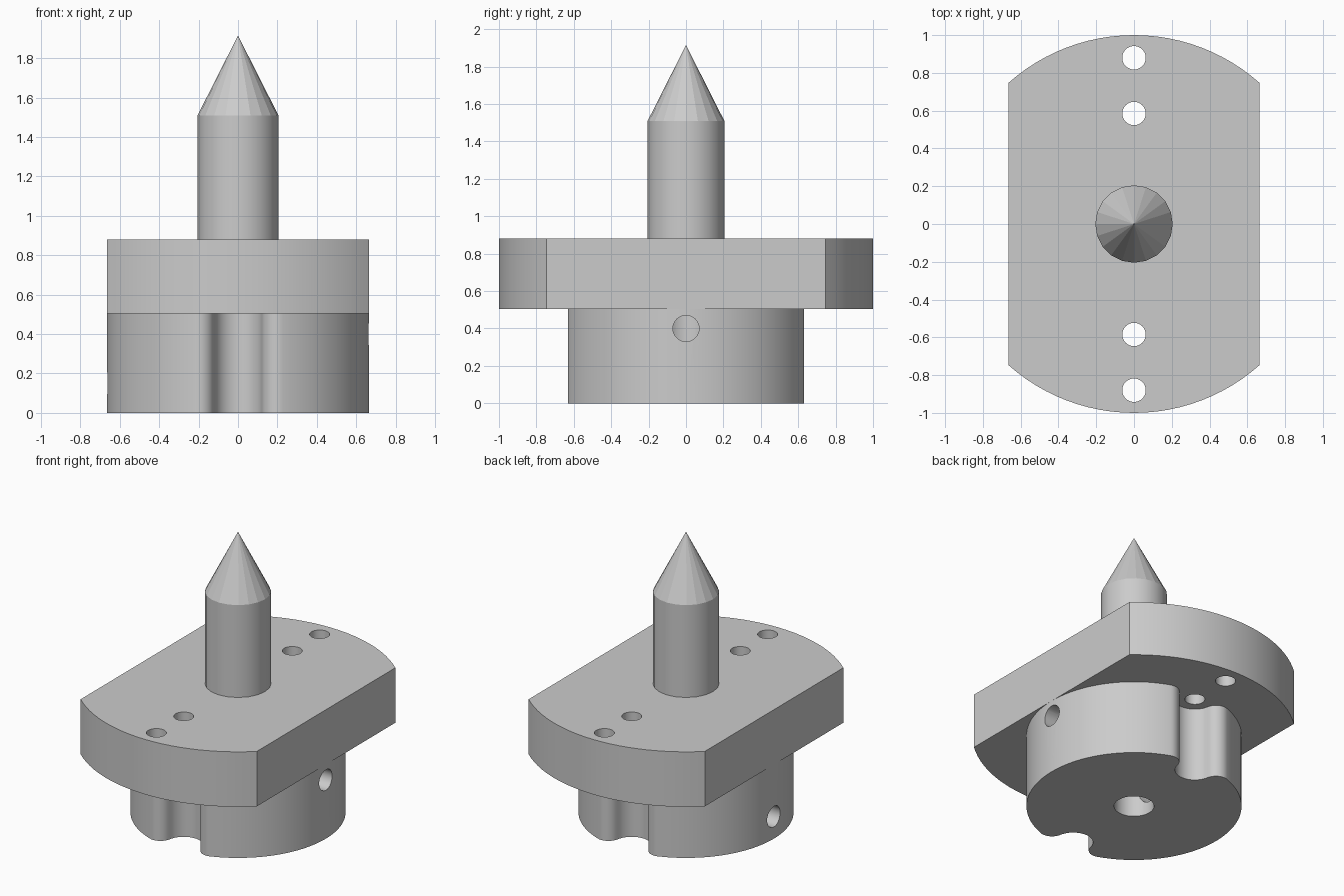
import bpy, bmesh
from math import sin, cos, asin, pi, radians

cube = bpy.data.objects.get("Cube")
if cube:
    bpy.data.objects.remove(cube, do_unlink=True)

steel = bpy.data.materials.new("plain_grey")
steel.use_nodes = True
grey = (0.6, 0.6, 0.6, 1)
steel.diffuse_color = grey
steel.node_tree.nodes["Principled BSDF"].inputs["Base Color"].default_value = grey


def arc(cx, cy, r, a, b, n):
    """Points on an arc from angle a to b, in degrees."""
    steps = [radians(a + (b - a) * i / n) for i in range(n + 1)]
    return [(cx + r * cos(t), cy + r * sin(t)) for t in steps]


def turned(points):
    """Half an outline followed by the same half turned half way round."""
    return points + [(-x, -y) for x, y in points]


def prism(name, outline, z0, z1):
    """Solid made by raising a flat outline."""
    bm = bmesh.new()
    face = bm.faces.new([bm.verts.new((x, y, z0)) for x, y in outline])
    top = bmesh.ops.extrude_face_region(bm, geom=[face])["geom"]
    bmesh.ops.translate(bm, vec=(0, 0, z1 - z0),
                        verts=[v for v in top if isinstance(v, bmesh.types.BMVert)])
    bmesh.ops.recalc_face_normals(bm, faces=bm.faces)
    mesh = bpy.data.meshes.new(name)
    bm.to_mesh(mesh)
    bm.free()
    obj = bpy.data.objects.new(name, mesh)
    bpy.context.collection.objects.link(obj)
    mesh.materials.append(steel)
    return obj


def activate(obj):
    bpy.ops.object.select_all(action='DESELECT')
    obj.select_set(True)
    bpy.context.view_layer.objects.active = obj


def drill(obj, location, radius, length, tilt=0):
    """Cut a round hole, upright or tilted about y."""
    bpy.ops.mesh.primitive_cylinder_add(vertices=32, radius=radius, depth=length,
                                        location=location, rotation=(0, tilt, 0))
    cutter = bpy.context.object
    cutter.hide_render = True
    cutter.data.materials.append(steel)
    mod = obj.modifiers.new("hole", 'BOOLEAN')
    mod.operation, mod.solver, mod.object = 'DIFFERENCE', 'EXACT', cutter
    activate(obj)
    bpy.ops.object.modifier_apply(modifier=mod.name)
    bpy.data.objects.remove(cutter, do_unlink=True)


def smooth(obj):
    activate(obj)
    bpy.ops.object.shade_smooth_by_angle(angle=radians(30))


half_width = 0.665
plate_low, plate_high = 0.505, 0.88

# Flange plate: a disc with two flat sides and four screw holes
flat = 90 - math_angle if (math_angle := asin(half_width) * 180 / pi) else 0
plate = prism("flange_plate", turned(arc(0, 0, 1, flat, 180 - flat, 24)),
              plate_low, plate_high)
for side in (-1, 1):
    for y in (0.585, 0.88):
        drill(plate, (0, side * y, 0.7), 0.062, 1)
smooth(plate)

# Hub: a disc with a rounded groove at front and back
outline = (arc(0, 0, half_width, -70, 70, 40)
           + arc(0.2, 0.55, 0.08, 70, 170, 10)[1:]
           + arc(0, 0.585, 0.123, -10, -170, 18)
           + arc(-0.2, 0.55, 0.08, 10, 110, 10)[:-1])
hub = prism("hub", turned(outline), 0, plate_low)

# Centre bore and the two set screw holes that meet it
drill(hub, (0, 0, 0.25), 0.124, 0.8)
for side, z in ((1, 0.4), (-1, 0.15)):
    drill(hub, (side * 0.4, 0, z), 0.07, 0.8, pi / 2)
smooth(hub)

# Spike: round shaft with a faceted point
sides, shaft_radius, shoulder, tip = 20, 0.205, 1.51, 1.915
shaft = prism("spike_shaft", arc(0, 0, shaft_radius, 0, 360, sides)[:-1],
              plate_high, shoulder)
smooth(shaft)
bpy.ops.mesh.primitive_cone_add(vertices=sides, radius1=shaft_radius, radius2=0,
                                depth=tip - shoulder, end_fill_type='NOTHING',
                                location=(0, 0, (tip + shoulder) / 2),
                                rotation=(0, 0, pi / 2))
point = bpy.context.object
point.name = "spike_point"
point.data.materials.append(steel)
